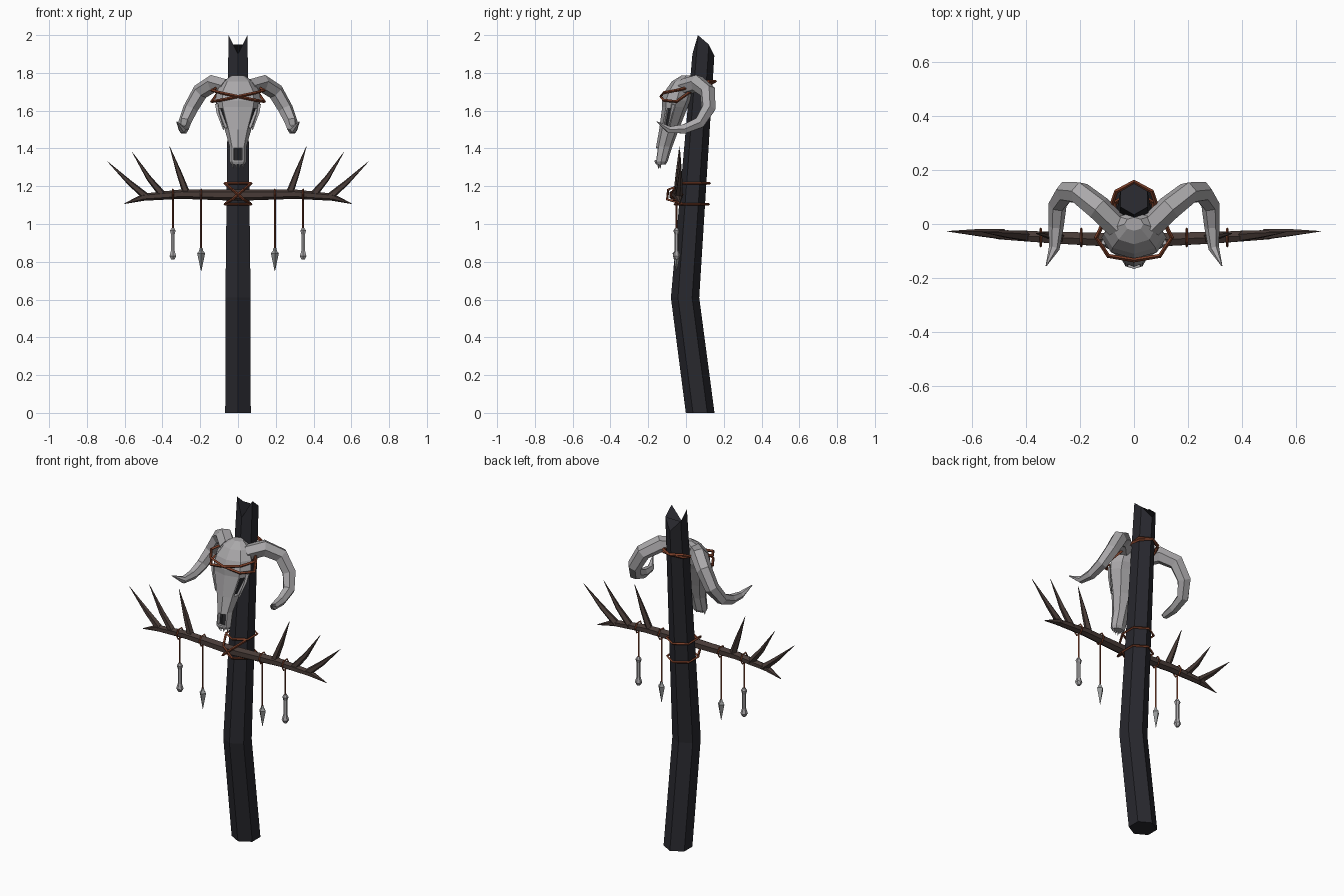
import bpy, bmesh, math
from mathutils import Vector

if "Cube" in bpy.data.objects:
    bpy.data.objects.remove(bpy.data.objects["Cube"])


def material(name, *rgb):
    m = bpy.data.materials.new(name)
    m.use_nodes = True
    m.diffuse_color = (*rgb, 1)
    m.node_tree.nodes["Principled BSDF"].inputs["Base Color"].default_value = (*rgb, 1)
    return m


CHARRED = material("charred wood", .021, .021, .027)
BROWN = material("brown wood", .065, .044, .038)
BONE = material("bone grey", .40, .39, .40)
ROPE = material("rust rope", .20, .05, .022)
STONE = material("stone grey", .30, .31, .31)
DARK = material("socket dark", .02, .02, .023)


def loft(name, rings, mat, closed=False):
    """Skin a list of point rings, capped unless the loop is closed."""
    bm = bmesh.new()
    vs = [[bm.verts.new(p) for p in r] for r in rings]
    n = len(vs[0])
    for i in range(len(vs) if closed else len(vs) - 1):
        a, b = vs[i], vs[(i + 1) % len(vs)]
        for j in range(n):
            k = (j + 1) % n
            bm.faces.new((a[j], a[k], b[k], b[j]))
    if not closed:
        bm.faces.new(vs[0])
        bm.faces.new(vs[-1])
    bmesh.ops.recalc_face_normals(bm, faces=bm.faces)
    me = bpy.data.meshes.new(name)
    bm.to_mesh(me)
    bm.free()
    me.materials.append(mat)
    ob = bpy.data.objects.new(name, me)
    bpy.context.collection.objects.link(ob)
    return ob


def flat_ring(x, y, z, rx, ry, n):
    """Horizontal ring whose first point faces the front."""
    return [Vector((x + rx * math.sin(math.tau * j / n),
                    y - ry * math.cos(math.tau * j / n), z)) for j in range(n)]


def tube(name, path, radii, mat, n=6, closed=False, ref=(0, 0, 1)):
    """Sweep an n-gon along a path."""
    pts = [Vector(p) for p in path]
    u, rings, last = Vector(ref), [], len(pts) - 1
    for i, p in enumerate(pts):
        if closed:
            t, u = pts[(i + 1) % len(pts)] - pts[i - 1], Vector(ref)
        else:
            t = pts[min(i + 1, last)] - pts[max(i - 1, 0)]
        t.normalize()
        u = (u - t * u.dot(t)).normalized()
        v = t.cross(u)
        r = radii[i] if isinstance(radii, list) else radii
        rings.append([p + r * (u * math.cos(math.tau * j / n) + v * math.sin(math.tau * j / n))
                      for j in range(n)])
    return loft(name, rings, mat, closed)


def flip(path, s):
    return [(s * x, y, z) for x, y, z in path]


# Bent hexagonal post with a split top
top = flat_ring(0, .092, 2, .058, .058, 6)
for p, z in zip(top, (1.90, 2.0, 1.95, 1.89, 1.95, 2.0)):
    p.z = z
loft("post", [flat_ring(0, .075, 0, .078, .076, 6),
              flat_ring(0, -.005, .61, .077, .075, 6), top], CHARRED)

# Skull: stacked octagons (z, centre y, half width, half depth)
rows = [(1.785, .0, .035, .025), (1.755, -.015, .08, .06), (1.705, -.035, .112, .075),
        (1.655, -.05, .12, .078), (1.62, -.058, .114, .068), (1.50, -.09, .07, .052),
        (1.41, -.115, .045, .043), (1.33, -.132, .045, .034), (1.315, -.133, .036, .026)]
skull = loft("skull", [flat_ring(0, y, z, rx, ry, 8) for z, y, rx, ry in rows], BONE)
skull.data.materials.append(DARK)
bm = bmesh.new()
bm.from_mesh(skull.data)
bm.faces.ensure_lookup_table()
eye_row, nose_row = 4 * 8, 6 * 8
holes = [([bm.faces[eye_row + 1]], .008), ([bm.faces[eye_row + 6]], .008),
         ([bm.faces[nose_row], bm.faces[nose_row + 7]], .008)]
for faces, rim in holes:
    bmesh.ops.inset_region(bm, faces=faces, thickness=rim, depth=0, use_even_offset=True)
    bmesh.ops.inset_region(bm, faces=faces, thickness=.002, depth=-.014)
    for f in faces:
        f.material_index = 1
bm.to_mesh(skull.data)
bm.free()

# Teeth under the snout
for i in range(4):
    x = -.027 + .018 * i
    y = -.15 + abs(x) * .5
    loft("tooth", [flat_ring(x, y, 1.325, .008, .008, 4),
                   flat_ring(x, y, 1.295, .002, .002, 4)], BONE)

# Horns, branch thorns, cheekbones and hanging charms on both sides
horn = [(.06, -.01, 1.725), (.13, .06, 1.745), (.2, .115, 1.70), (.252, .118, 1.61),
        (.283, .07, 1.535), (.288, -.01, 1.503), (.295, -.09, 1.50), (.325, -.155, 1.542)]
thorns = [[(.27, -.05, 1.155), (.312, -.042, 1.27), (.362, -.035, 1.41)],
          [(.395, -.045, 1.15), (.47, -.038, 1.24), (.56, -.03, 1.38)],
          [(.48, -.04, 1.14), (.57, -.033, 1.215), (.69, -.027, 1.33)]]
bone_profile = [(.98, .008), (.965, .017), (.945, .011), (.86, .011), (.83, .02), (.812, .010)]
point_profile = [(.872, .008), (.858, .011), (.845, .021), (.75, .001)]

for s, side in ((1, "left"), (-1, "right")):
    tube("horn_" + side, flip(horn, s), [.045, .047, .044, .04, .034, .028, .020, .002],
         BONE, 6, ref=(s, -1, .3))
    tube("cheekbone_" + side,
         flip([(.112, -.068, 1.635), (.106, -.078, 1.59), (.076, -.098, 1.50)], s),
         [.011, .009, .004], BONE, 4)
    for path in thorns:
        tube("thorn_" + side, flip(path, s), [.021, .015, .001], BROWN, 5, ref=(0, 1, 0))
    for x, end, charm, profile, sides, mat in (
            (.345, .975, "bone_charm_", bone_profile, 6, BONE),
            (.195, .865, "point_charm_", point_profile, 4, STONE)):
        y = -.05
        loft("cord_" + side, [flat_ring(s * x, y, z, .005, .005, 4) for z in (1.15, end)], ROPE)
        loft(charm + side, [flat_ring(s * x, y, z, r, r, sides) for z, r in profile], mat)
        loop = [(s * x, y + .032 * math.cos(a), 1.155 + .032 * math.sin(a))
                for a in (math.tau * k / 6 for k in range(6))]
        tube("cord_loop_" + side, loop, .005, ROPE, 4, True, ref=(1, 0, 0))

# Crossbar branch tapering to both ends
half = [(.6, -.03, 1.108), (.5, -.04, 1.142), (.3, -.05, 1.158), (0, -.062, 1.153)]
bar_r = [.002, .019, .025, .03]
tube("crossbar", flip(half, -1) + half[-2::-1], bar_r + bar_r[-2::-1], BROWN, 6)

# Rope bands around the post, above and below the crossbar
for z, y in ((1.215, .035), (1.105, .03)):
    band = flat_ring(0, y, z, .082, .09, 6)
    tube("post_band", band, .007, ROPE, 4, True)

# Crossed lashing over the crossbar and crossed rope round skull and post
lash = [(-.066, -.02, 1.212), (-.03, -.094, 1.182), (.03, -.1, 1.13), (.066, -.02, 1.108)]
binding = [(0, -.134, 1.675), (.095, -.118, 1.655), (.14, -.05, 1.648), (.09, .05, 1.72),
           (.066, .12, 1.755), (0, .156, 1.755), (-.066, .12, 1.74), (-.09, .05, 1.73),
           (-.14, -.05, 1.708), (-.095, -.118, 1.695)]
for s in (1, -1):
    tube("crossbar_lashing", flip(lash, s), .007, ROPE, 4, ref=(0, 1, 0))
    tube("skull_binding", flip(binding, s), .008, ROPE, 4, True)
